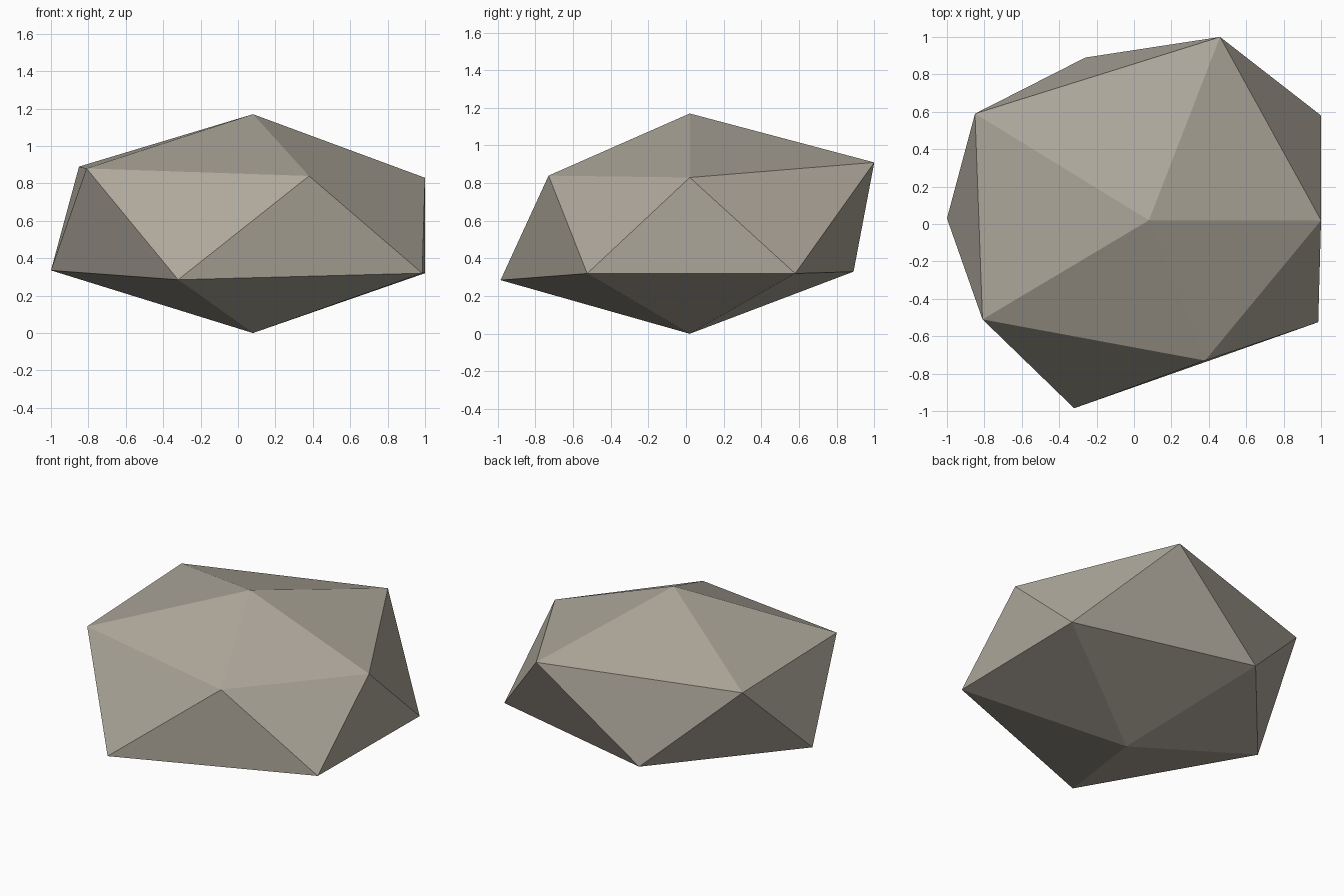
import bpy
import bmesh

if "Cube" in bpy.data.objects:
    bpy.data.objects.remove(bpy.data.objects["Cube"])

# Rock: a squashed, irregular icosahedron made of two poles and two staggered rings
TOP = (0.08, 0.02, 1.17)
BOTTOM = (0.08, 0.02, 0.0)
UPPER = [(1.0, 0.02, 0.83), (0.46, 1.0, 0.91), (-0.85, 0.59, 0.89),
         (-0.81, -0.51, 0.88), (0.38, -0.73, 0.84)]
LOWER = [(1.0, 0.58, 0.32), (-0.26, 0.89, 0.33), (-1.0, 0.03, 0.335),
         (-0.32, -0.985, 0.285), (0.985, -0.525, 0.32)]

bm = bmesh.new()
top, bottom = bm.verts.new(TOP), bm.verts.new(BOTTOM)
upper = [bm.verts.new(p) for p in UPPER]
lower = [bm.verts.new(p) for p in LOWER]

for i in range(5):
    j = (i + 1) % 5
    bm.faces.new((top, upper[i], upper[j]))         # cap
    bm.faces.new((upper[i], lower[i], upper[j]))    # band, pointing down
    bm.faces.new((upper[j], lower[i], lower[j]))    # band, pointing up
    bm.faces.new((bottom, lower[j], lower[i]))      # underside
bmesh.ops.recalc_face_normals(bm, faces=bm.faces)

mesh = bpy.data.meshes.new("rock")
bm.to_mesh(mesh)
bm.free()

# Warm grey stone
stone = bpy.data.materials.new("warm_grey_stone")
stone.diffuse_color = (0.42, 0.385, 0.325, 1.0)
stone.use_nodes = True
stone.node_tree.nodes["Principled BSDF"].inputs["Base Color"].default_value = stone.diffuse_color
mesh.materials.append(stone)

rock = bpy.data.objects.new("rock", mesh)
bpy.context.collection.objects.link(rock)
